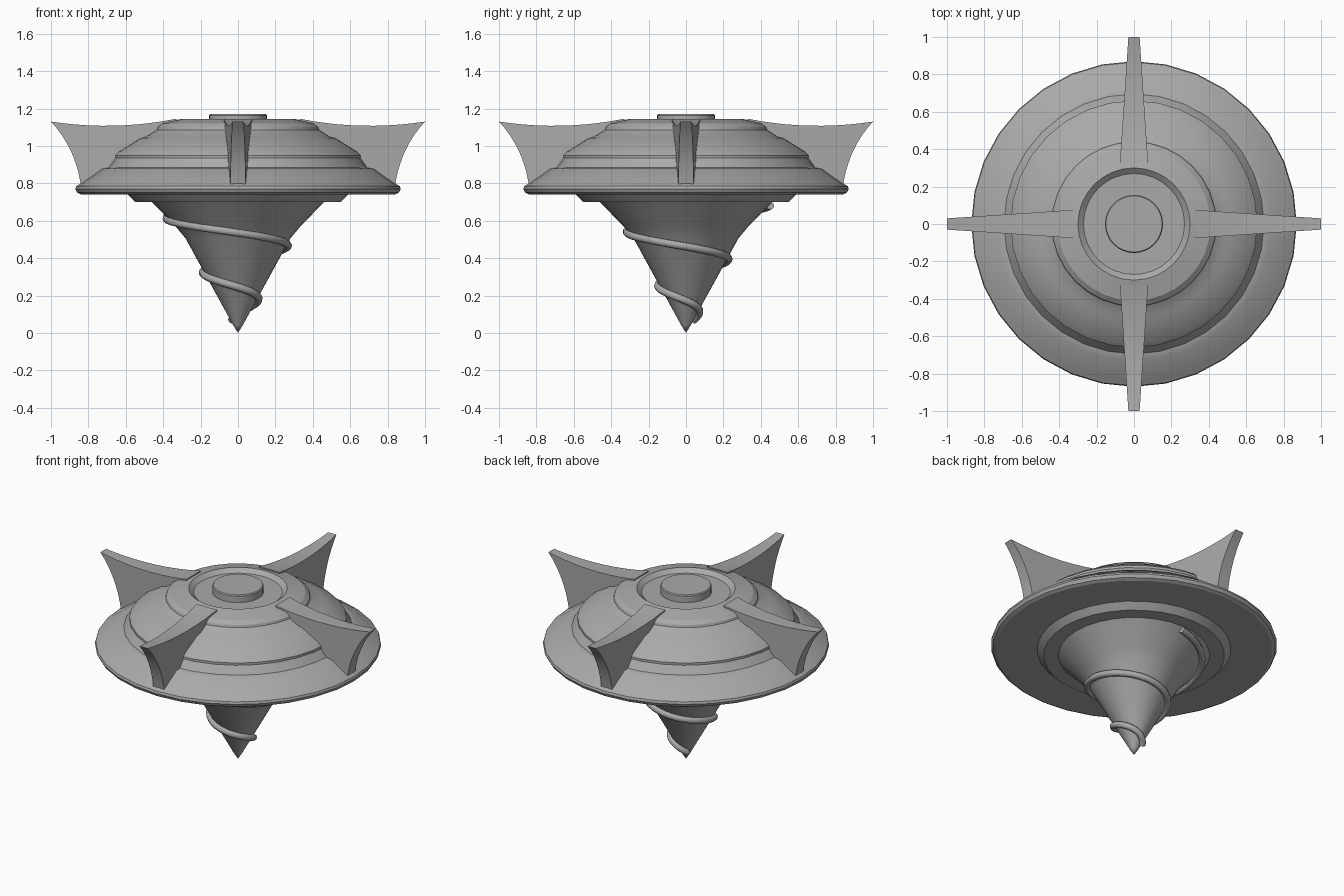
import bpy, bmesh, math
from mathutils import Matrix, Vector

cube = bpy.data.objects.get("Cube")
if cube:
    bpy.data.objects.remove(cube, do_unlink=True)

grey = bpy.data.materials.new("plain grey")
grey.use_nodes = True
grey.diffuse_color = (0.4, 0.4, 0.4, 1)
grey.node_tree.nodes["Principled BSDF"].inputs["Base Color"].default_value = grey.diffuse_color


def finish(obj, angle=25):
    """Give the part its material and shade it smooth between sharp edges."""
    obj.data.materials.append(grey)
    bpy.ops.object.select_all(action='DESELECT')
    obj.select_set(True)
    bpy.context.view_layer.objects.active = obj
    if obj.type == 'CURVE':
        bpy.ops.object.convert(target='MESH')
    bpy.ops.object.shade_smooth_by_angle(angle=math.radians(angle))


def from_bmesh(name, bm, angle=25):
    bmesh.ops.recalc_face_normals(bm, faces=bm.faces)
    mesh = bpy.data.meshes.new(name)
    bm.to_mesh(mesh)
    bm.free()
    obj = bpy.data.objects.new(name, mesh)
    bpy.context.collection.objects.link(obj)
    finish(obj, angle)


def lathe(name, profile, sides=32):
    """Spin an (r, z) profile around the vertical axis."""
    bm = bmesh.new()
    verts = [bm.verts.new((r, 0, z)) for r, z in profile]
    edges = [bm.edges.new(pair) for pair in zip(verts, verts[1:])]
    bmesh.ops.spin(bm, geom=verts + edges, cent=(0, 0, 0), axis=(0, 0, 1),
                   angle=math.tau, steps=sides, use_merge=True)
    bmesh.ops.remove_doubles(bm, verts=bm.verts, dist=0.0005)
    from_bmesh(name, bm)


# Stepped saucer with a rounded rim and a dished top
lathe("saucer_body", [
    (0, 0.70), (0.55, 0.70), (0.59, 0.74), (0.84, 0.74), (0.86, 0.75),
    (0.87, 0.77), (0.865, 0.785), (0.84, 0.80), (0.73, 0.878), (0.695, 0.885),
    (0.66, 0.935), (0.66, 0.95), (0.64, 0.97), (0.525, 1.042), (0.495, 1.05),
    (0.44, 1.085), (0.435, 1.10), (0.41, 1.12), (0.30, 1.145), (0.27, 1.12),
    (0, 1.12)])

# Round button in the middle of the top
lathe("top_button", [(0, 1.10), (0.155, 1.10), (0.155, 1.163), (0.15, 1.17), (0, 1.17)])

# Pointed drill below, flaring towards the saucer
CONE = [(0, 0), (0.025, 0.04), (0.28, 0.505), (0.33, 0.565), (0.46, 0.70)]
lathe("drill_cone", CONE + [(0.44, 0.72), (0, 0.72)])


def cone_radius(z):
    for (r0, z0), (r1, z1) in zip(CONE, CONE[1:]):
        if z <= z1:
            return r0 + (r1 - r0) * (z - z0) / (z1 - z0)
    return CONE[-1][0]


# Spiral ridge winding down the drill
curve = bpy.data.curves.new("spiral_ridge", 'CURVE')
curve.dimensions = '3D'
curve.bevel_depth = 0.021
curve.bevel_resolution = 2
curve.use_fill_caps = True
spline = curve.splines.new('POLY')
steps = 72
spline.points.add(steps)
for i, point in enumerate(spline.points):
    turn = 0.25 + 2.12 * i / steps
    z = 0.68 - 0.29 * (turn - 0.25)
    r = cone_radius(z) + 0.01
    a = turn * math.tau
    point.co = (r * math.cos(a), r * math.sin(a), z, 1)
ridge = bpy.data.objects.new("spiral_ridge", curve)
bpy.context.collection.objects.link(ridge)
finish(ridge, 50)


def arc(start, middle, end, n=10):
    """Points on a smooth bend that passes through the middle point."""
    a, m, b = Vector(start), Vector(middle), Vector(end)
    c = 2 * m - (a + b) / 2
    return [a * (1 - t) ** 2 + 2 * c * t * (1 - t) + b * t * t
            for t in (i / n for i in range(n + 1))]


# Four wedge fins with concave top and outer edges
top = arc((0.33, 1.145), (0.665, 1.108), (1.0, 1.13))
outer = arc((1.0, 1.13), (0.895, 0.975), (0.84, 0.79))
outline = top + outer[1:] + [Vector((0.33, 0.79))]


def half_width(r):
    return 0.075 - 0.045 * (r - 0.33) / 0.67


for k, side in enumerate(("left", "back", "right", "front")):
    bm = bmesh.new()
    walls = [[bm.verts.new((p.x, s * half_width(p.x), p.y)) for p in outline] for s in (1, -1)]
    for wall in walls:
        bm.faces.new(wall)
    for i in range(len(outline)):
        j = (i + 1) % len(outline)
        bm.faces.new((walls[0][i], walls[0][j], walls[1][j], walls[1][i]))
    bmesh.ops.rotate(bm, verts=bm.verts, matrix=Matrix.Rotation(k * math.pi / 2, 3, 'Z'))
    from_bmesh(side + "_fin", bm)
